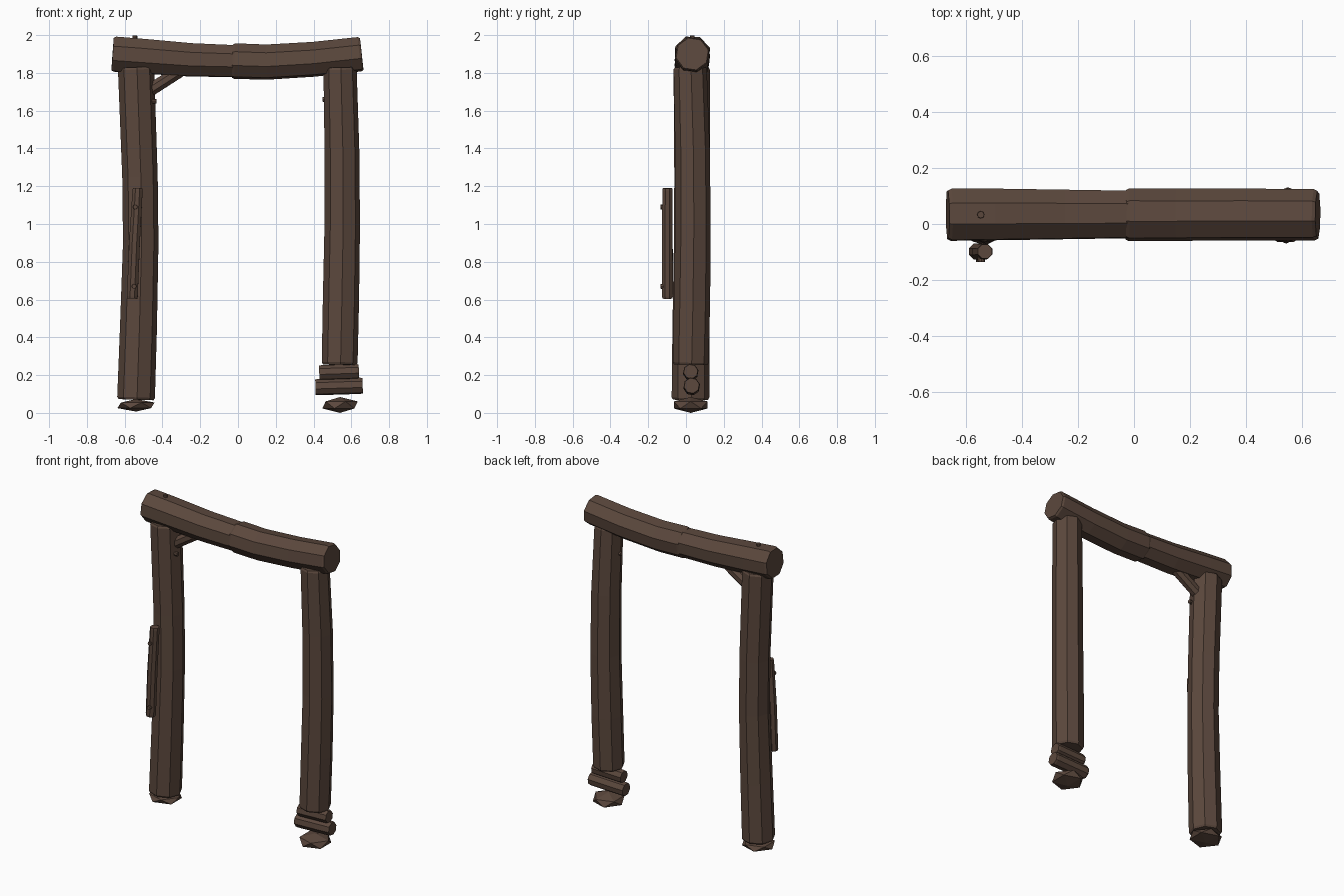
import bpy, bmesh
from math import cos, sin, radians, tau
from mathutils import Vector

if "Cube" in bpy.data.objects:
    bpy.data.objects.remove(bpy.data.objects["Cube"], do_unlink=True)

wood = bpy.data.materials.new("dark_brown_wood")
wood.use_nodes = True
wood.diffuse_color = (0.105, 0.064, 0.046, 1)
wood.node_tree.nodes["Principled BSDF"].inputs["Base Color"].default_value = wood.diffuse_color


def finish(name, bm):
    bmesh.ops.recalc_face_normals(bm, faces=bm.faces)
    mesh = bpy.data.meshes.new(name)
    bm.to_mesh(mesh)
    bm.free()
    mesh.materials.append(wood)
    obj = bpy.data.objects.new(name, mesh)
    bpy.context.collection.objects.link(obj)
    return obj


def log(name, path, radii, side, turn=0, sides=8, chamfer=0.012):
    """Faceted log along a bent path; side is the direction of its first corner."""
    pts = [Vector(p) for p in path]
    first = (pts[1] - pts[0]).normalized() * chamfer
    last = (pts[-1] - pts[-2]).normalized() * chamfer
    pts = [pts[0], pts[0] + first] + pts[1:-1] + [pts[-1] - last, pts[-1]]
    radii = [radii[0] * 0.93] + list(radii) + [radii[-1] * 0.93]
    bm = bmesh.new()
    rings = []
    for i, p in enumerate(pts):
        along = (pts[min(i + 1, len(pts) - 1)] - pts[max(i - 1, 0)]).normalized()
        u = Vector(side)
        u = (u - along * u.dot(along)).normalized()
        v = along.cross(u)
        angles = [radians(turn) + tau * k / sides for k in range(sides)]
        rings.append([bm.verts.new(p + (u * cos(a) + v * sin(a)) * radii[i]) for a in angles])
    for low, high in zip(rings, rings[1:]):
        for k in range(sides):
            n = (k + 1) % sides
            bm.faces.new((low[k], low[n], high[n], high[k]))
    bm.faces.new(rings[0])
    bm.faces.new(rings[-1])
    return finish(name, bm)


def stone(name, center, size):
    bm = bmesh.new()
    bmesh.ops.create_icosphere(bm, subdivisions=1, radius=1)
    for v in bm.verts:
        v.co = Vector(center) + Vector(a * b for a, b in zip(v.co, size))
    return finish(name, bm)


def peg(name, center, direction):
    c, d = Vector(center), Vector(direction)
    side = (0, 0, 1) if abs(d.z) < 0.5 else (1, 0, 0)
    return log(name, (c - d * 0.02, c + d * 0.012), (0.013, 0.013), side, chamfer=0.005)


X, Y, Z = (1, 0, 0), (0, 1, 0), (0, 0, 1)

# Bent upright posts
log("right_post", [(-0.54, 0.024, 0.07), (-0.527, 0.026, 0.45), (-0.515, 0.03, 0.9),
                   (-0.519, 0.032, 1.25), (-0.54, 0.03, 1.83)],
    (0.1, 0.098, 0.094, 0.094, 0.096), X, 3)
log("left_post", [(0.538, 0.025, 0.255), (0.545, 0.032, 0.6), (0.552, 0.037, 1.0),
                  (0.55, 0.034, 1.4), (0.54, 0.022, 1.83)],
    (0.095, 0.096, 0.094, 0.092, 0.088), X, 3)

# Sagging crossbeam made of two overlapping logs
log("right_beam_half", [(-0.664, 0.033, 1.9), (-0.5, 0.034, 1.888), (-0.25, 0.034, 1.869),
                        (0.0, 0.034, 1.862)], (0.099, 0.098, 0.094, 0.09), Z, 20)
log("left_beam_half", [(-0.03, 0.033, 1.863), (0.15, 0.033, 1.857), (0.4, 0.034, 1.872),
                       (0.655, 0.033, 1.9)], (0.097, 0.096, 0.095, 0.094), Z, 14)

# Corner brace
log("brace", [(-0.53, 0.03, 1.667), (-0.3, 0.03, 1.815)], (0.036, 0.036), Y, 22)

# Slat on the front of a post
log("slat", [(-0.56, -0.098, 0.605), (-0.548, -0.099, 0.9), (-0.531, -0.098, 1.19)],
    (0.031, 0.031, 0.029), X, 22)

# Short logs stacked under the shorter post
log("upper_short_log", [(0.43, 0.025, 0.212), (0.64, 0.025, 0.219)], (0.041, 0.041), Y, 12)
log("lower_short_log", [(0.41, 0.03, 0.136), (0.66, 0.03, 0.144)], (0.044, 0.044), Y, 12)

# Footing stones
stone("right_footing", (-0.54, 0.025, 0.04), (0.11, 0.105, 0.033))
stone("left_footing", (0.54, 0.025, 0.042), (0.105, 0.105, 0.042))

# Pegs
peg("slat_peg_low", (-0.55, -0.124, 0.67), (0, -1, 0))
peg("slat_peg_high", (-0.544, -0.124, 1.09), (0, -1, 0))
peg("beam_peg", (-0.546, 0.033, 1.985), (0, 0, 1))
peg("left_post_peg", (0.459, 0.025, 1.66), (-1, 0, 0))
peg("right_post_peg", (-0.444, 0.0, 1.65), (1, 0, 0))
